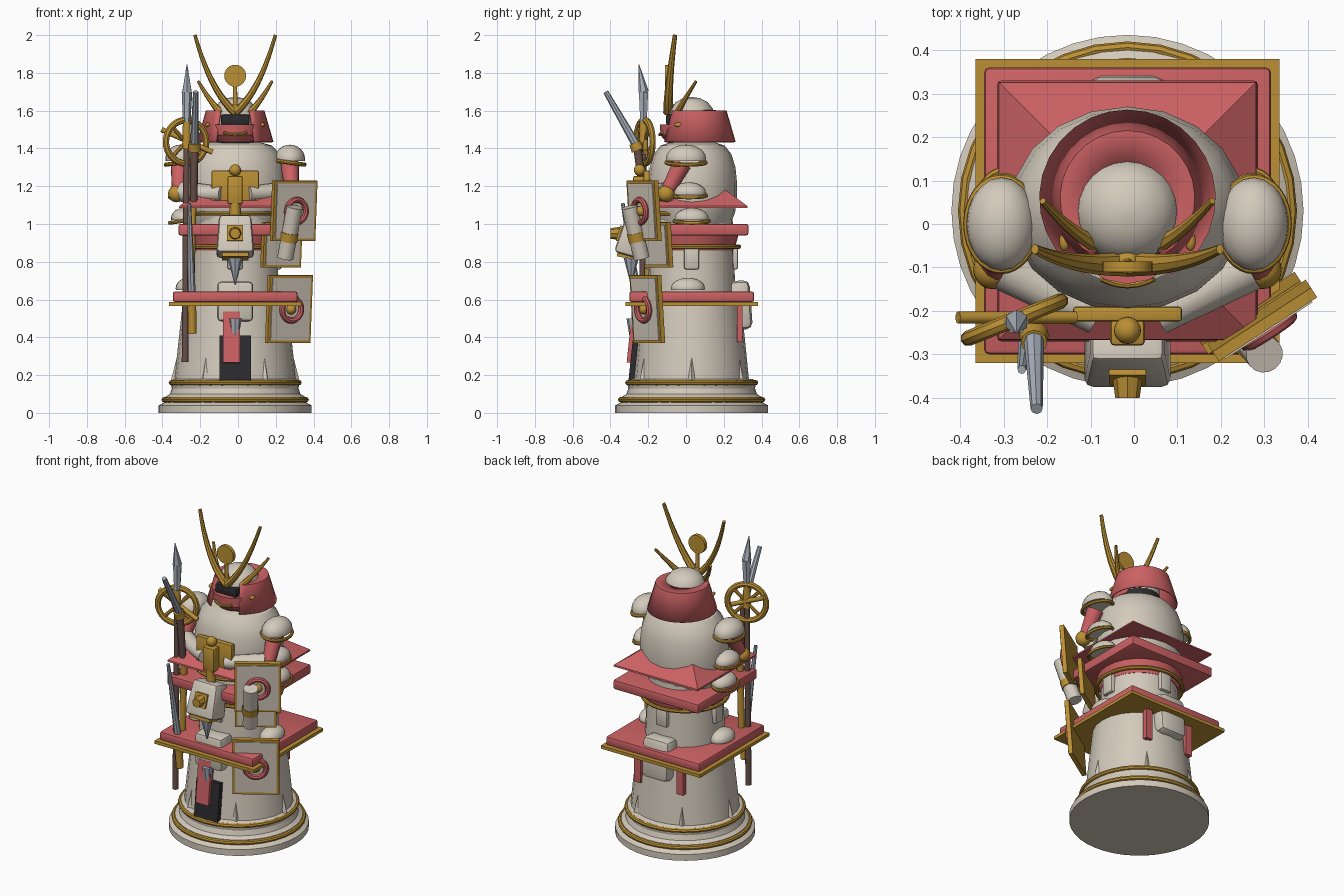
import bpy, bmesh, math
from math import sin, cos, pi, radians
from mathutils import Vector, Matrix, Euler

if "Cube" in bpy.data.objects:
    bpy.data.objects.remove(bpy.data.objects["Cube"], do_unlink=True)

CX, CY = -0.015, 0.03   # axis of the body
made = []


def material(name, *rgb):
    m = bpy.data.materials.new(name)
    m.use_nodes = True
    m.diffuse_color = (*rgb, 1)
    m.node_tree.nodes["Principled BSDF"].inputs["Base Color"].default_value = (*rgb, 1)
    return m


cream = material("cream", 0.65, 0.59, 0.50)
red = material("red", 0.60, 0.12, 0.125)
gold = material("gold", 0.50, 0.28, 0.035)
dark = material("charcoal", 0.025, 0.025, 0.028)
steel = material("steel", 0.40, 0.44, 0.50)
brown = material("brown wood", 0.14, 0.08, 0.065)


def finish(name, bm, mat, matrix=Matrix()):
    bmesh.ops.recalc_face_normals(bm, faces=bm.faces)
    me = bpy.data.meshes.new(name)
    bm.to_mesh(me)
    bm.free()
    me.materials.append(mat)
    ob = bpy.data.objects.new(name, me)
    ob.matrix_world = matrix
    bpy.context.collection.objects.link(ob)
    made.append(ob)
    return ob


def place(loc, rot=(0, 0, 0)):
    return Matrix.Translation(loc) @ Euler([radians(a) for a in rot]).to_matrix().to_4x4()


def box(name, loc, size, mat, rot=(0, 0, 0), bevel=0, taper=1):
    bm = bmesh.new()
    bmesh.ops.create_cube(bm, size=1, matrix=Matrix.Diagonal((*size, 1)))
    for v in bm.verts:
        if v.co.z > 0:
            v.co.x *= taper
            v.co.y *= taper
    if bevel:
        bmesh.ops.bevel(bm, geom=bm.edges[:], offset=bevel, segments=2, affect='EDGES', profile=0.5)
    return finish(name, bm, mat, place(loc, rot))


def rod(name, a, b, r1, r2, mat, segs=12):
    a, b = Vector(a), Vector(b)
    bm = bmesh.new()
    bmesh.ops.create_cone(bm, cap_ends=True, segments=segs, radius1=r1, radius2=r2, depth=(b - a).length)
    rot = (b - a).to_track_quat('Z', 'Y').to_matrix().to_4x4()
    return finish(name, bm, mat, Matrix.Translation((a + b) / 2) @ rot)


def ball(name, loc, radii, mat, half=False):
    bm = bmesh.new()
    bmesh.ops.create_uvsphere(bm, u_segments=20, v_segments=12, radius=1)
    if half:
        cut = bmesh.ops.bisect_plane(bm, geom=bm.verts[:] + bm.edges[:] + bm.faces[:], plane_co=(0, 0, -0.15),
                                     plane_no=(0, 0, 1), clear_inner=True)
        bmesh.ops.holes_fill(bm, edges=[e for e in cut["geom_cut"] if isinstance(e, bmesh.types.BMEdge)])
    bmesh.ops.scale(bm, vec=radii, verts=bm.verts)
    return finish(name, bm, mat, place(loc))


def lathe(name, profile, mat, segs=32, loc=(CX, CY, 0), sx=1, start=0, sweep=2 * pi):
    bm = bmesh.new()
    closed = sweep > 6.2
    cols = segs if closed else segs + 1
    grid = [[bm.verts.new((sx * r * cos(start + sweep * i / segs), r * sin(start + sweep * i / segs), z))
             for r, z in profile] for i in range(cols)]
    for i in range(segs):
        p, q = grid[i], grid[(i + 1) % cols]
        for j in range(len(profile) - 1):
            bm.faces.new((p[j], q[j], q[j + 1], p[j + 1]))
    if closed:
        bm.faces.new([g[0] for g in grid])
        bm.faces.new([g[-1] for g in grid])
    return finish(name, bm, mat, place(loc))


def ring(name, loc, r, thick, mat, rot=(0, 0, 0), sx=1, sy=1, segs=32):
    bm = bmesh.new()
    rows = [[bm.verts.new((sx * (r + thick * cos(t)) * cos(a), sy * (r + thick * cos(t)) * sin(a), thick * sin(t)))
             for t in (k * pi / 4 for k in range(8))] for a in (2 * pi * i / segs for i in range(segs))]
    for i in range(segs):
        p, q = rows[i], rows[(i + 1) % segs]
        for k in range(8):
            bm.faces.new((p[k], q[k], q[(k + 1) % 8], p[(k + 1) % 8]))
    return finish(name, bm, mat, place(loc, rot))


def horn(name, a, ctrl, b, r1, r2, flat=1):
    """Tapered tube along a quadratic arc."""
    a, c, b = Vector(a), Vector(ctrl), Vector(b)
    bm, rows = bmesh.new(), []
    for i in range(11):
        t = i / 10
        p = a * (1 - t) ** 2 + c * 2 * t * (1 - t) + b * t * t
        d = ((c - a) * (1 - t) + (b - c) * t).normalized()
        side = d.cross(Vector((0, 1, 0))).normalized()
        up = side.cross(d)
        r = r1 + (r2 - r1) * t
        rows.append([bm.verts.new(p + r * (side * cos(k * pi / 4) + up * flat * sin(k * pi / 4))) for k in range(8)])
    for p, q in zip(rows, rows[1:]):
        for k in range(8):
            bm.faces.new((p[k], q[k], q[(k + 1) % 8], p[(k + 1) % 8]))
    bm.faces.new(rows[0])
    bm.faces.new(rows[-1])
    return finish(name, bm, gold)


# Base, skirt and tower
lathe("base", [(.405, 0), (.405, .04), (.385, .05), (.37, .06), (.37, .085), (.345, .1), (.335, .13),
               (.34, .15), (.34, .17), (.32, .18)], cream, 40)
ring("base_ring_lower", (CX, CY, .07), .376, .014, gold)
ring("base_ring_upper", (CX, CY, .16), .338, .014, gold)
lathe("skirt", [(.305, .16), (.285, .36), (.262, .58)], cream, 24, sx=1.06)
lathe("tower", [(.235, .58), (.225, .8), (.215, 1.08)], cream, 24)
lathe("tower_red_band", [(.225, .86), (.25, .95)], red, 24)
ring("tower_ring", (CX, CY, .88), .25, .012, gold)
ring("waist_ring", (CX, CY - .06, 1.055), .212, .011, gold)
for i in range(6):
    a = pi / 3 * i
    rod("skirt_fin", (CX + cos(a) * .322, CY + sin(a) * .3, .17), (CX + cos(a) * .29, CY + sin(a) * .275, .36),
        .018, .002, cream, 4)

# Square plates and the hipped collar
box("lower_plate_trim", (CX, CY, .577), (.7, .7, .02), gold)
box("lower_plate", (CX, CY, .615), (.66, .66, .056), red, bevel=.012)
box("upper_plate", (CX, CY, .97), (.6, .6, .06), red, bevel=.01)
lathe("hipped_collar", [(.42, 1.085), (.418, 1.095), (.12, 1.25)], red, 4, start=pi / 4)
for i in range(4):
    x, y = cos(i * pi / 2), sin(i * pi / 2)
    box("tower_block", (CX + x * .22, CY + y * .22, .82), (.08, .05, .12), cream, (0, 0, 90 * i + 90), .01)
box("back_block", (CX, .285, .57), (.19, .12, .26), cream, (4, 0, 0), .035)
for s in (-1, 1):
    box("back_strap", (CX + s * .15, .285, .475), (.045, .03, .2), red)

# Front hanging panel
box("front_panel", (CX, -.277, .29), (.165, .03, .24), dark, (-6, 0, 0))
box("front_sash", (CX - .02, -.285, .4), (.09, .03, .27), red, (-6, 0, 0))
rod("lower_spike", (CX, -.28, .31), (CX, -.28, .5), .003, .035, steel, 8)
box("lower_front_pouch", (CX, -.22, .59), (.19, .13, .21), cream, bevel=.02)

# Torso, head and helmet
lathe("torso", [(.2, 1.0), (.225, 1.06), (.235, 1.14), (.235, 1.22), (.227, 1.3), (.205, 1.37), (.17, 1.415),
                (.11, 1.435)], cream, 20, (CX, .035, 0), sx=1.15)
lathe("neck", [(.13, 1.4), (.115, 1.5)], dark, 20)
lathe("head", [(.1, 1.44), (.12, 1.5), (.122, 1.56), (.112, 1.61), (.085, 1.645), (.045, 1.666), (.005, 1.672)],
      cream, 24)
guard = lathe("neck_guard", [(.203, 1.435), (.155, 1.6), (.08, 1.603)], red, 24, (CX, .06, 0),
              start=radians(-60), sweep=radians(300))
guard.modifiers.new("thickness", "SOLIDIFY").thickness = .008
box("visor", (CX, -.075, 1.553), (.15, .06, .055), dark, bevel=.008)
lathe("face_mask", [(.1, 1.435), (.13, 1.47), (.133, 1.528)], red, 16, (CX, -.005, 0))
horn("mask_trim", (CX - .06, -.125, 1.485), (CX, -.155, 1.46), (CX + .06, -.125, 1.485), .008, .008)
ball("crest_boss", (CX, -.085, 1.61), (.03, .025, .028), gold)
rod("crest_stem", (CX, -.09, 1.6), (CX, -.095, 1.75), .013, .01, gold)
rod("crest_disc", (CX, -.11, 1.785), (CX, -.086, 1.785), .058, .058, gold, 24)
for s in (-1, 1):
    horn("crest_horn", (CX, -.092, 1.59), (CX + s * .13, -.1, 1.7), (CX + s * .213, -.058, 2.0), .022, .009, 1.3)
    horn("side_horn", (CX + s * .075, -.045, 1.59), (CX + s * .13, -.02, 1.64), (CX + s * .195, .053, 1.755), .02, .008)
    ball("guard_stud", (CX + s * .145, -.04, 1.525), (.012, .022, .012), gold)

# Shoulders, arms and side guards
for s in (-1, 1):
    x = CX + s * .29
    ball("shoulder", (x, 0, 1.345), (.08, .107, .075), cream, True)
    ring("shoulder_rim", (x, 0, 1.325), .1, .011, gold, (0, s * 8, 0), sx=.8, sy=1.04)
    rod("upper_arm", (x, -.02, 1.32), (CX + s * .3, -.1, 1.17), .05, .037, red)
    ball("elbow", (CX + s * .31, -.105, 1.16), (.045, .045, .045), gold)
    rod("forearm", (CX + s * .28, -.1, 1.17), (CX + s * .07, -.215, 1.16), .055, .04, cream)
    for z, r, y in ((1.165, .285, .015), (1.03, .275, .03), (.66, .25, .01)):
        ball("side_guard", (CX + s * r, y, z), (.065, .09, .055), cream, True)
    for z, y in ((1.15, .015), (1.015, .03)):
        ring("side_guard_rim", (CX + s * .283, y, z), .092, .01, gold, (0, s * 8, 0), sx=.72)

# Chest clasp and front casket
box("clasp_plate", (CX, -.207, 1.2), (.25, .034, .165), gold, bevel=.006)
box("clasp_bar", (CX, -.25, 1.18), (.08, .06, .15), gold, bevel=.01)
ball("clasp_ball", (CX, -.245, 1.285), (.031, .031, .031), gold)
rod("clasp_link", (CX, -.25, 1.02), (CX, -.25, 1.12), .03, .03, gold)
box("casket", (CX, -.285, .935), (.2, .14, .21), cream, (-16, 0, 0), .02, .85)
box("casket_plate", (CX, -.35, .95), (.085, .02, .085), gold, (-16, 0, 0))
rod("casket_knob", (CX, -.33, .95), (CX, -.4, .95), .038, .028, gold, 8)
box("casket_foot", (CX, -.3, .83), (.14, .13, .025), gold, (-10, 0, 0))
rod("casket_spike", (CX, -.29, .68), (CX, -.29, .82), .003, .04, steel, 8)

# Shields
for x, y, z, w, h in ((.295, -.222, 1.07, .27, .32), (.27, -.205, .55, .27, .36), (.23, -.15, .89, .24, .24)):
    m = place((x, y, z), (4, 0, 33))
    box("shield_frame", m.translation, (w, .026, h), gold, (4, 0, 33))
    box("shield_face", m @ Vector((0, -.012, 0)), (w - .03, .012, h - .03), cream, (4, 0, 33))
    if h > .3:
        ring("shield_ring", m @ Vector((0, -.027, 0)), .06, .016, red, (94, 0, 33))
        ball("shield_boss", m @ Vector((0, -.02, 0)), (.027, .027, .027), gold)
rod("scroll", (.25, -.235, .82), (.3, -.3, 1.09), .043, .043, cream, 16)
rod("scroll_band", (.267, -.257, .91), (.275, -.268, .955), .047, .047, gold, 16)

# Spear with wheel
rod("spear_shaft", (-.28, -.23, .27), (-.272, -.225, 1.5), .018, .016, brown)
rod("spear_socket", (-.272, -.225, 1.4), (-.272, -.225, 1.54), .024, .02, gold)
rod("spear_blade_base", (-.272, -.225, 1.5), (-.27, -.225, 1.7), .018, .028, steel, 6)
rod("spear_blade_tip", (-.27, -.225, 1.7), (-.27, -.25, 1.845), .028, .002, steel, 6)
wheel = place((-.275, -.22, 1.435), (90, 0, 22))
ring("wheel_rim", wheel.translation, .115, .018, gold, (90, 0, 22))
for i in range(4):
    a = i * pi / 2 + pi / 4
    d = Vector((cos(a), sin(a), 0))
    rod("wheel_spoke", wheel @ (d * .02), wheel @ (d * .12), .01, .012, gold, 8)
rod("wheel_crossbar", (-.405, -.215, 1.5), (-.135, -.215, 1.38), .014, .014, gold)

# Swords
rod("sword_grip", (-.235, -.22, 1.12), (-.23, -.26, 1.42), .02, .022, brown)
rod("sword_guard", (-.23, -.255, 1.39), (-.23, -.272, 1.43), .034, .03, gold)
rod("sword_blade", (-.23, -.27, 1.43), (-.224, -.425, 1.7), .023, .014, steel, 8)
rod("short_blade", (-.245, -.255, .62), (-.258, -.335, 1.11), .022, .01, steel, 8)
rod("short_grip", (-.242, -.24, .42), (-.245, -.255, .63), .022, .024, gold)
rod("long_sheath", (-.255, -.2, .5), (-.24, -.2, 1.1), .02, .02, gold)

# Smooth round parts while keeping edges sharp
bpy.ops.object.select_all(action='DESELECT')
for ob in made:
    ob.select_set(True)
bpy.context.view_layer.objects.active = made[0]
bpy.ops.object.shade_smooth_by_angle(angle=radians(32))
